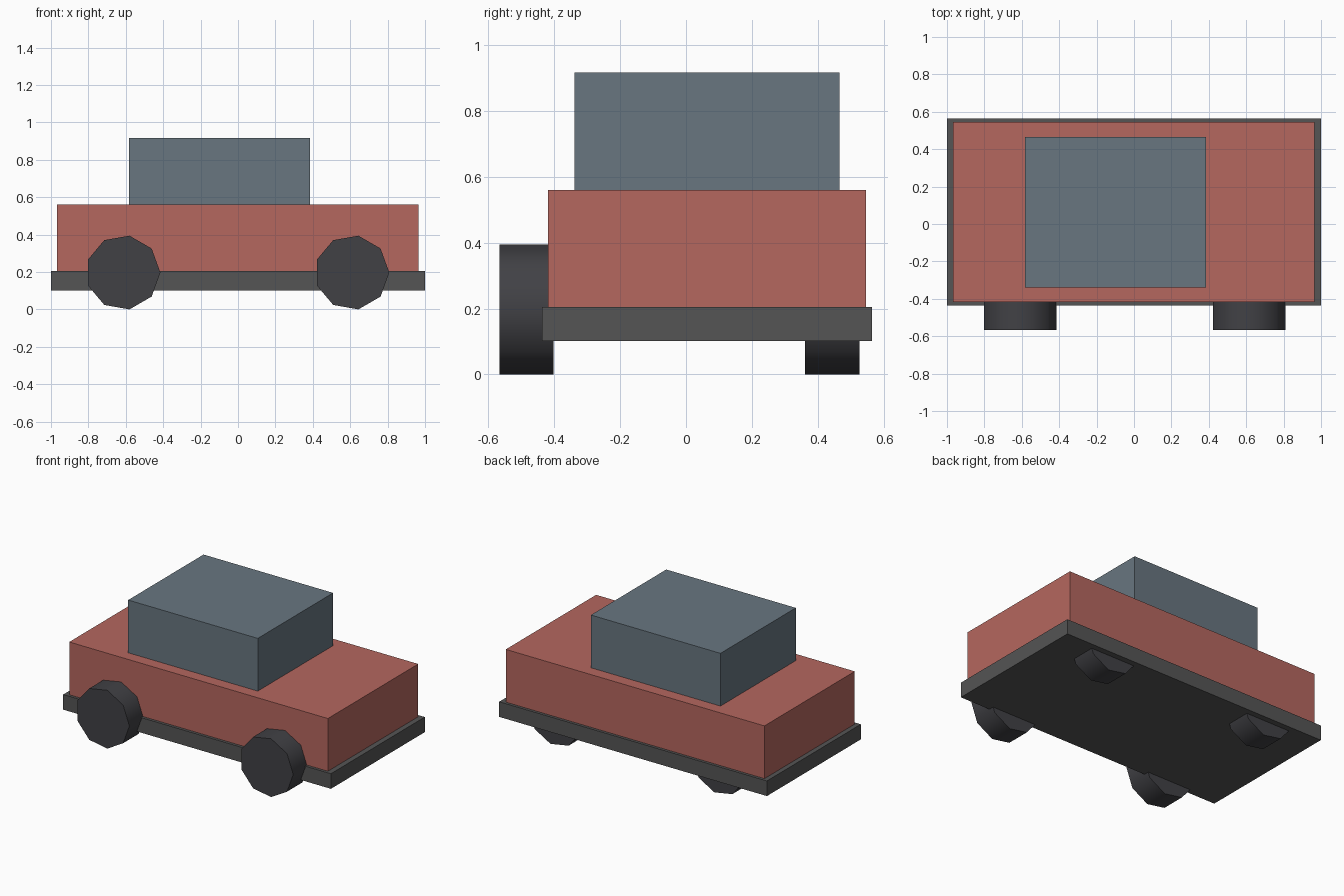
import bpy, bmesh
from math import cos, sin, tau, radians

if "Cube" in bpy.data.objects:
    bpy.data.objects.remove(bpy.data.objects["Cube"])


def material(name, rgb):
    mat = bpy.data.materials.new(name)
    mat.diffuse_color = (*rgb, 1)
    mat.use_nodes = True
    mat.node_tree.nodes["Principled BSDF"].inputs["Base Color"].default_value = mat.diffuse_color
    return mat


def add_object(name, bm, mat):
    bmesh.ops.recalc_face_normals(bm, faces=bm.faces)
    mesh = bpy.data.meshes.new(name)
    bm.to_mesh(mesh)
    bm.free()
    mesh.materials.append(mat)
    obj = bpy.data.objects.new(name, mesh)
    bpy.context.collection.objects.link(obj)
    return obj


def box(name, lo, hi, mat):
    bm = bmesh.new()
    bmesh.ops.create_cube(bm, size=1)
    for v in bm.verts:
        v.co = [(a + b) / 2 + c * (b - a) for a, b, c in zip(lo, hi, v.co)]
    return add_object(name, bm, mat)


def wheel(name, x, y0, y1, mat, radius=0.2, sides=9):
    bm = bmesh.new()
    z = radius * sin(tau * 2 / sides)  # lowest corner touches the ground
    ring = [bm.verts.new((x + radius * cos(tau * i / sides), y0,
                          z + radius * sin(tau * i / sides))) for i in range(sides)]
    cap = bm.faces.new(ring)
    ext = bmesh.ops.extrude_face_region(bm, geom=[cap], use_keep_orig=True)
    verts = [g for g in ext["geom"] if isinstance(g, bmesh.types.BMVert)]
    bmesh.ops.translate(bm, verts=verts, vec=(0, y1 - y0, 0))
    obj = add_object(name, bm, mat)
    # round tread, sharp caps
    bpy.ops.object.select_all(action='DESELECT')
    obj.select_set(True)
    bpy.context.view_layer.objects.active = obj
    bpy.ops.object.shade_smooth_by_angle(angle=radians(45))
    return obj


red = material("body red", (0.46, 0.135, 0.114))
blue = material("cabin blue grey", (0.138, 0.181, 0.216))
grey = material("chassis grey", (0.09, 0.09, 0.09))
black = material("tyre black", (0.053, 0.053, 0.06))

# Stacked boxes: chassis, body, cabin
box("chassis", (-1, -0.437, 0.102), (1, 0.565, 0.204), grey)
box("body", (-0.968, -0.418, 0.204), (0.964, 0.546, 0.56), red)
box("cabin", (-0.583, -0.339, 0.56), (0.385, 0.465, 0.916), blue)

# Wheels: near pair stands proud, far pair is tucked under the chassis
for side, y0, y1 in (("near", -0.566, -0.402), ("far", 0.361, 0.526)):
    for end, x in (("left", -0.615), ("right", 0.609)):
        wheel(f"{side}_{end}_wheel", x, y0, y1, black)
